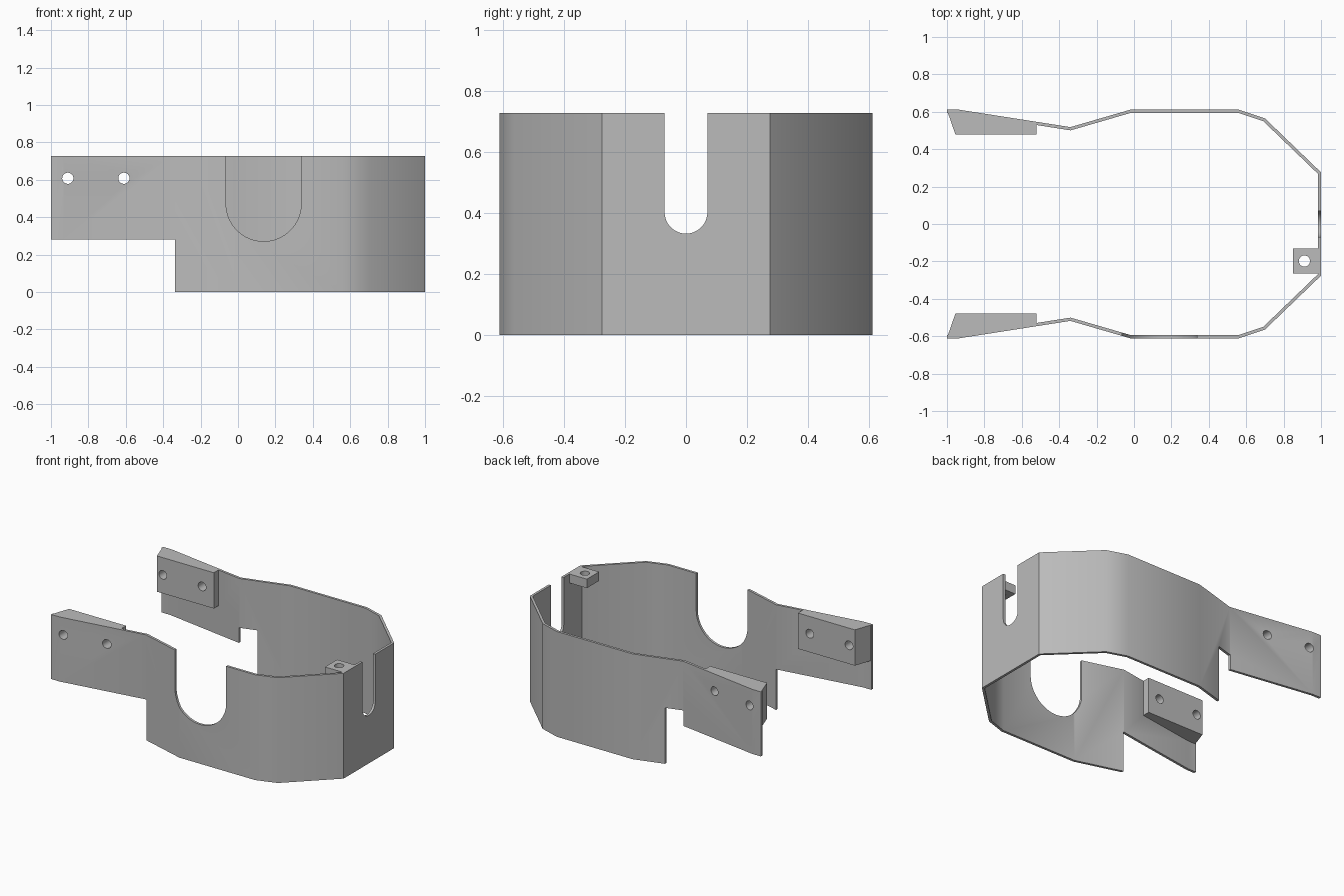
import bpy, bmesh, math
from mathutils import Vector

if "Cube" in bpy.data.objects:
    bpy.data.objects.remove(bpy.data.objects["Cube"], do_unlink=True)

HEIGHT = 0.727
THICK = 0.017
ARM_Z = 0.281

grey = bpy.data.materials.new("plain_grey")
grey.use_nodes = True
colour = (0.5, 0.5, 0.5, 1)
grey.diffuse_color = colour
grey.node_tree.nodes["Principled BSDF"].inputs["Base Color"].default_value = colour


def prism(name, points, start, depth):
    """Closed outline of 3D points, extruded along a vector."""
    bm = bmesh.new()
    face = bm.faces.new([bm.verts.new(Vector(p) + Vector(start)) for p in points])
    ext = bmesh.ops.extrude_face_region(bm, geom=[face])
    moved = [v for v in ext["geom"] if isinstance(v, bmesh.types.BMVert)]
    bmesh.ops.translate(bm, verts=moved, vec=depth)
    bmesh.ops.recalc_face_normals(bm, faces=bm.faces[:])
    mesh = bpy.data.meshes.new(name)
    bm.to_mesh(mesh)
    bm.free()
    mesh.materials.append(grey)
    obj = bpy.data.objects.new(name, mesh)
    bpy.context.collection.objects.link(obj)
    return obj


def plan(name, outline, z0, z1):
    return prism(name, [(x, y, 0) for x, y in outline], (0, 0, z0), (0, 0, z1 - z0))


def box(name, x0, x1, y0, y1, z0, z1):
    return plan(name, [(x0, y0), (x1, y0), (x1, y1), (x0, y1)], z0, z1)


def arc(u, v, r, a0, a1, steps):
    angles = [math.radians(a0 + (a1 - a0) * i / steps) for i in range(steps + 1)]
    return [(u + r * math.cos(a), v + r * math.sin(a)) for a in angles]


def slot(u, r, bottom):
    """Round-bottomed slot that is open at the top."""
    return [(u - r, 1)] + arc(u, bottom + r, r, 180, 360, 32) + [(u + r, 1)]


def inset(path, d):
    """Offset an open path to its left with mitred corners."""
    pts = [Vector(p) for p in path]
    norms = []
    for a, b in zip(pts, pts[1:]):
        t = (b - a).normalized()
        norms.append(Vector((-t.y, t.x)))
    result = []
    for i, p in enumerate(pts):
        n0, n1 = norms[max(i - 1, 0)], norms[min(i, len(norms) - 1)]
        result.append(tuple(p + (n0 + n1) * d / (1 + n0.dot(n1))))
    return result


def combine(target, other, operation):
    mod = target.modifiers.new(operation.lower(), "BOOLEAN")
    mod.operation = operation
    mod.solver = "EXACT"
    mod.object = other
    bpy.context.view_layer.objects.active = target
    bpy.ops.object.modifier_apply(modifier=mod.name)
    bpy.data.objects.remove(other, do_unlink=True)


# Thin wall wrapped round the body, with both arms
half = [(-1, -0.611), (-0.935, -0.611), (-0.34, -0.518), (-0.02, -0.611),
        (0.56, -0.611), (0.70, -0.565), (1, -0.276)]
outer = half + [(x, -y) for x, y in reversed(half)]
wall = plan("guard_wall", outer + inset(outer, THICK)[::-1], 0, HEIGHT)

# Wedge mounting blocks inside the arm ends
wedge = [(-0.998, 0.603), (-0.955, 0.479), (-0.52, 0.479), (-0.52, 0.538), (-0.935, 0.603)]
for side in (1, -1):
    block = plan("mounting_block", [(x, side * y) for x, y in wedge], 0.48, HEIGHT)
    combine(wall, block, "UNION")

# Small screw tab at the closed end
combine(wall, box("screw_tab", 0.85, 0.992, -0.265, -0.132, 0.665, HEIGHT), "UNION")

# Cut away the wall below the arms, with a relief notch at the back
cutters = [
    box("front_arm_cut", -1.2, -0.337, -1, 0, -0.1, ARM_Z),
    box("back_arm_cut", -1.2, -0.3, 0, 1, -0.1, ARM_Z),
    box("relief_notch", -0.345, -0.225, 0, 1, -0.1, 0.387),
]

# Large front opening and narrow end slot
cutters.append(prism("front_opening", [(u, 0, v) for u, v in slot(0.137, 0.201, 0.271)],
                     (0, -1, 0), (0, 0.8, 0)))
cutters.append(prism("end_slot", [(0, u, v) for u, v in slot(0, 0.07, 0.332)],
                     (0.8, 0, 0), (0.4, 0, 0)))

# Screw holes through the arms and the tab
for x in (-0.91, -0.61):
    ring = arc(x, 0.608, 0.03, 0, 360, 24)[:-1]
    cutters.append(prism("arm_hole", [(u, 0, v) for u, v in ring], (0, -1, 0), (0, 2, 0)))
cutters.append(plan("tab_hole", arc(0.911, -0.198, 0.03, 0, 360, 24)[:-1], 0.5, 0.9))

for cutter in cutters:
    cutter.hide_render = True
    combine(wall, cutter, "DIFFERENCE")

# Soft shading over the shallow bends
bpy.ops.object.select_all(action="DESELECT")
wall.select_set(True)
bpy.context.view_layer.objects.active = wall
bpy.ops.object.shade_smooth_by_angle(angle=math.radians(30))
